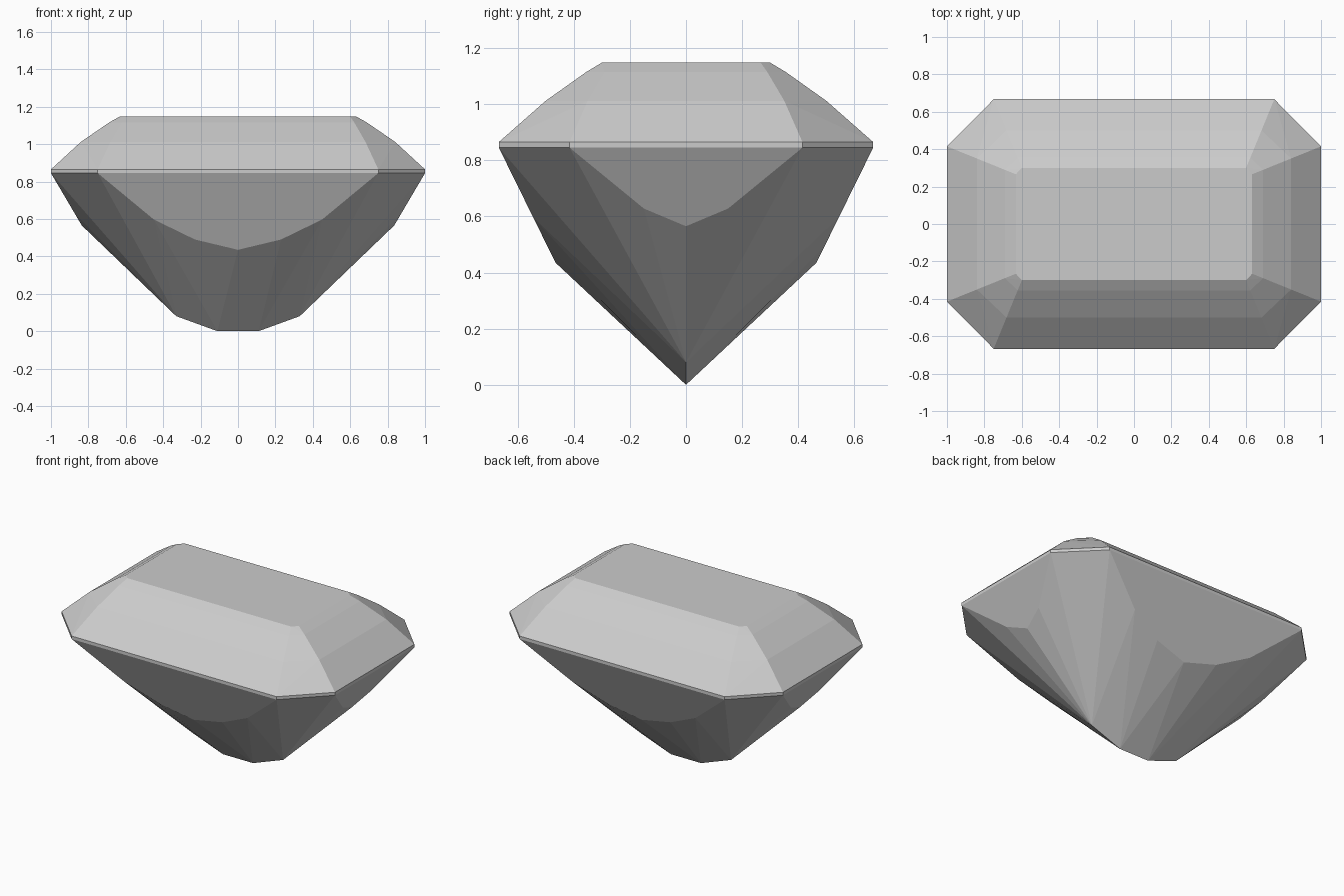
import bpy, bmesh

cube = bpy.data.objects.get("Cube")
if cube:
    bpy.data.objects.remove(cube, do_unlink=True)

# Single grey material
grey = bpy.data.materials.new("gem grey")
grey.use_nodes = True
colour = (0.6, 0.6, 0.6, 1)
grey.diffuse_color = colour
grey.node_tree.nodes["Principled BSDF"].inputs["Base Color"].default_value = colour

# Each crown step: half length, half width, height
steps = [(1.0, 0.667, 0.845), (1.0, 0.667, 0.865), (0.84, 0.50, 1.012),
         (0.69, 0.355, 1.115), (0.632, 0.30, 1.148)]
corners = []
for length, width, height in steps:
    # Cut corners run straight from the girdle to the table
    corners.append((0.75 - (0.667 - width) * 0.41, width, height))
    corners.append((length, 0.415 - (1 - length) * 0.405, height))

# Lower edge of the long side facet, as (x, z), lying on its sloping plane
for x, z in [(0, 0.435), (0.23, 0.49), (0.45, 0.597)]:
    corners.append((x, 0.667 - (0.845 - z) * 0.493, z))

# Lower edge of the end facet, as (y, z), lying on its sloping plane
for y, z in [(0, 0.565), (0.15, 0.628)]:
    corners.append((1 - (0.845 - z) * 0.589, y, z))

# Keel
corners += [(0.11, 0, 0), (0.33, 0, 0.08)]

# Mirror the quarter into all four and skin it with flat facets
points = {(x * sx, y * sy, z) for x, y, z in corners for sx in (1, -1) for sy in (1, -1)}
bm = bmesh.new()
for p in sorted(points):
    bm.verts.new(p)
bmesh.ops.convex_hull(bm, input=bm.verts)
bmesh.ops.dissolve_limit(bm, angle_limit=0.02, verts=bm.verts, edges=bm.edges)
bmesh.ops.recalc_face_normals(bm, faces=bm.faces)

mesh = bpy.data.meshes.new("cut_gem")
bm.to_mesh(mesh)
bm.free()
mesh.materials.append(grey)
gem = bpy.data.objects.new("cut_gem", mesh)
bpy.context.collection.objects.link(gem)
